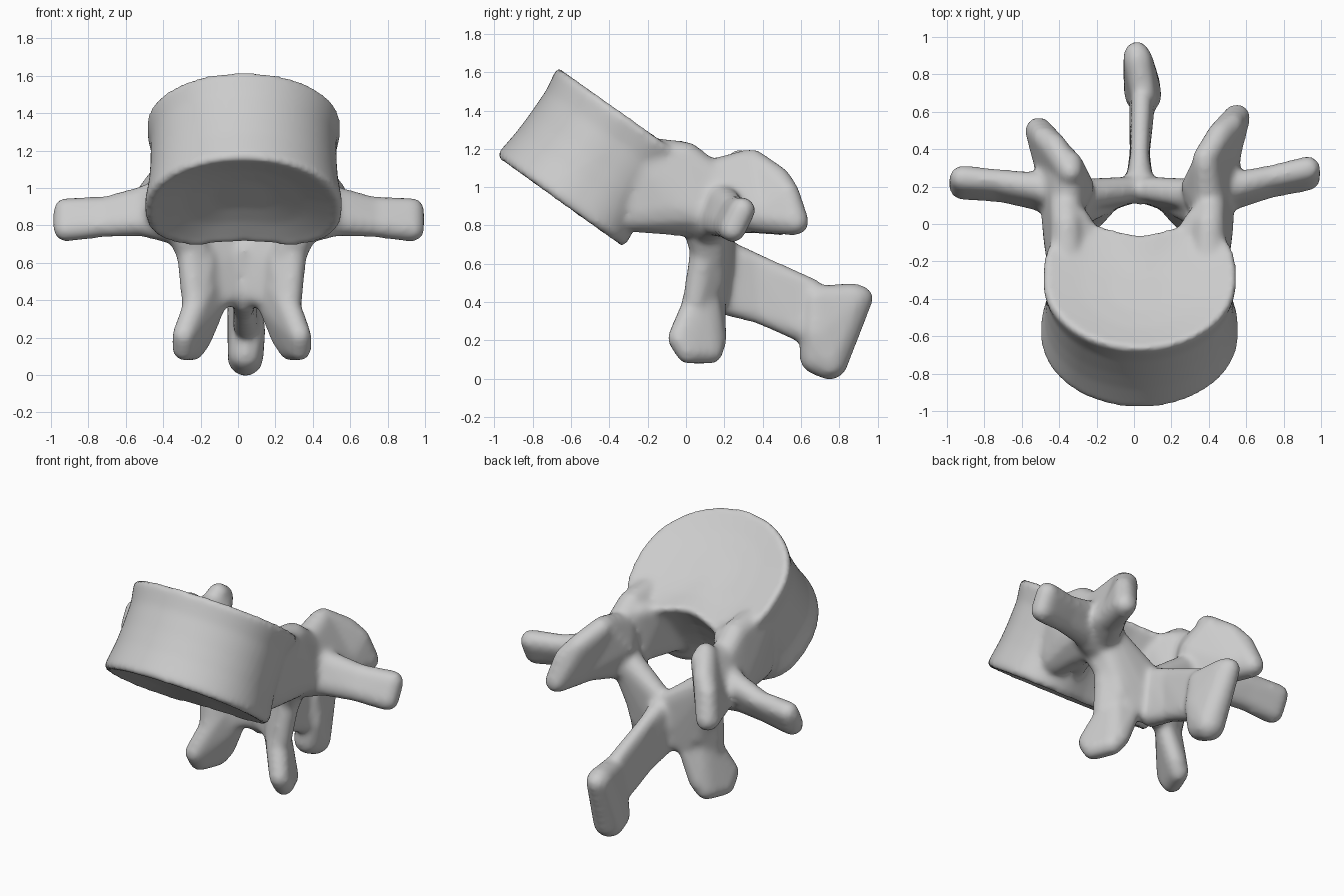
import bpy, bmesh, math
from mathutils import Vector, Matrix

if "Cube" in bpy.data.objects:
    bpy.data.objects.remove(bpy.data.objects["Cube"])

bone = bpy.data.materials.new("bone_grey")
bone.use_nodes = True
bone.diffuse_color = (0.6, 0.6, 0.6, 1)
bone.node_tree.nodes["Principled BSDF"].inputs["Base Color"].default_value = (0.6, 0.6, 0.6, 1)
parts = []


def finish(name, bm):
    bmesh.ops.recalc_face_normals(bm, faces=bm.faces)
    mesh = bpy.data.meshes.new(name)
    bm.to_mesh(mesh)
    bm.free()
    mesh.materials.append(bone)
    obj = bpy.data.objects.new(name, mesh)
    bpy.context.collection.objects.link(obj)
    parts.append(obj)


def hull(name, balls, pad=0.01):
    """Skin stretched round balls given as (x, y, z, radius); pad offsets the softening."""
    bm = bmesh.new()
    for x, y, z, r in balls:
        bmesh.ops.create_icosphere(bm, subdivisions=2, radius=r + pad,
                                   matrix=Matrix.Translation((x, y, z)))
    res = bmesh.ops.convex_hull(bm, input=bm.verts)
    junk = set(res["geom_interior"]) | set(res["geom_unused"])
    bmesh.ops.delete(bm, geom=[g for g in junk if isinstance(g, bmesh.types.BMVert)],
                     context='VERTS')
    finish(name, bm)


# Main body: tilted D-shaped drum with a waist, dished ends and a hollow back
base, axis, back = Vector((0.03, -0.66, 0.925)), Vector((0, 0.315, 0.47)), Vector((0, 0.8, -0.57))
rows = [(0.09, 0.3), (0.06, 0.6), (0.01, 0.88), (-0.01, 0.96), (0.04, 1.0), (0.15, 0.98), (0.3, 0.955)]
rows += [(0.5, 0.94)] + [(1 - t * 0.8, s * 0.98) for t, s in reversed(rows)]
bm = bmesh.new()
rings, count = [], 64
for t, s in rows:
    ring = []
    for i in range(count):
        c, n = math.cos(math.tau * i / count), math.sin(math.tau * i / count)
        x, a = 0.53 * c, 0.06 + 0.475 * n
        if n > 0:
            x = 0.53 * math.copysign(abs(c) ** 0.75, c)
            a = 0.06 + (0.405 + 0.05 * t) * n ** 0.65
            a -= (0.08 + 0.06 * t) * n * math.exp(-(x / 0.25) ** 2)
        ring.append(bm.verts.new(base + axis * t + back * (a * s) + Vector((x * s, 0, 0))))
    rings.append(ring)
for r, q in zip(rings, rings[1:]):
    for i in range(count):
        j = (i + 1) % count
        bm.faces.new((r[i], r[j], q[j], q[i]))
bm.faces.new(rings[0])
bm.faces.new(rings[-1])
finish("body", bm)

for side, s in (("left", 1), ("right", -1)):
    m = 0.02 + 0.01 * s
    k = 0 if s > 0 else 0.07    # right processes are a little shorter

    # Pedicle joining body and arch, with a fillet rounding the canal corner
    hull(side + "_pedicle", [(m + s * x, y, z, r) for x, y, z, r in (
        (0.37, -0.25, 1.17, 0.09), (0.36, -0.25, 0.86, 0.09), (0.39, -0.05, 0.89, 0.1),
        (0.37, 0.0, 1.15, 0.08), (0.4, 0.05, 0.88, 0.1), (0.38, 0.15, 1.03, 0.08),
        (0.37, 0.14, 0.83, 0.09))])
    hull(side + "_canal_fillet", [(m + s * x, y, z, r) for x, y, z, r in (
        (0.31, 0.02, 1.12, 0.06), (0.24, -0.08, 1.12, 0.05), (0.33, 0.0, 0.86, 0.07),
        (0.22, -0.25, 0.85, 0.05), (0.36, -0.15, 1.0, 0.08))])
    # Upper joint process: a blade flaring out and back
    hull(side + "_upper_process_root", [(m + s * x, y, z, r) for x, y, z, r in (
        (0.37, 0.1, 1.05, 0.08), (0.34, 0.13, 0.83, 0.09), (0.45, 0.3, 0.86, 0.08),
        (0.29, 0.2, 0.97, 0.06), (0.35, 0.32, 1.13 - k * 0.4, 0.06), (0.46, 0.4, 0.86, 0.08))])
    hull(side + "_upper_process_blade", [(m + s * x, y - k, z, r) for x, y, z, r in (
        (0.35, 0.35, 1.13, 0.06), (0.45, 0.36, 0.85, 0.08), (0.43, 0.48, 1.04, 0.06),
        (0.49, 0.53, 0.97, 0.055), (0.52, 0.57, 0.82, 0.065))])
    # Transverse process
    ribs = [(0.36, 0.12, 0.97, 0.8, 0.09), (0.52, 0.17, 0.93, 0.82, 0.07),
            (0.72, 0.22 - k * 0.3, 0.89, 0.8, 0.055), (0.925, 0.265 - k * 0.7, 0.88, 0.78, 0.06)]
    for p, q in zip(ribs, ribs[1:]):
        hull(side + "_transverse_process", [
            (0.005 + s * x, y + d, z, r) for x, y, hi, lo, r in (p, q)
            for z, d in ((hi, 0.03), (lo, -0.02))])
    # Half of the arch plate, with the side wall of the canal
    hull(side + "_arch", [(m + s * x, y, z, r) for x, y, z, r in (
        (0.34, 0.15, 0.9, 0.08), (0.31, 0.13, 0.78, 0.07), (0.2, 0.13, 0.55, 0.07),
        (0.0, 0.19, 0.68, 0.055), (0.0, 0.18, 0.44, 0.055), (0.14, 0.14, 0.42, 0.06))])
    hull(side + "_canal_wall", [(m + s * x, y, z, r) for x, y, z, r in (
        (0.35, 0.05, 0.86, 0.08), (0.28, 0.08, 0.78, 0.07), (0.21, 0.1, 0.64, 0.06),
        (0.29, 0.15, 0.87, 0.07), (0.2, 0.14, 0.5, 0.06))])
    # Lower joint process: a blade that widens downwards, turned outwards in front
    hull(side + "_lower_process_root", [(m + s * x, y, z, r) for x, y, z, r in (
        (0.27, 0.11, 0.74, 0.07), (0.19, 0.12, 0.62, 0.07), (0.2, 0.1, 0.42, 0.07),
        (0.12, 0.15, 0.4, 0.05), (0.24, 0.04, 0.35, 0.06))])
    hull(side + "_lower_process_tip", [(m + s * x, y, z, r) for x, y, z, r in (
        (0.19, 0.1, 0.46, 0.07), (0.22, 0.06, 0.42, 0.06), (0.13, 0.15, 0.38, 0.05),
        (0.3, -0.035, 0.21, 0.055), (0.21, 0.15, 0.2, 0.055),
        (0.3, 0.01, 0.14, 0.055), (0.25, 0.13, 0.14, 0.055))])

# Spinous process: thin web ending in a thick knob
hull("spine_root", [(0.03, 0.18, 0.66, 0.07), (0.03, 0.2, 0.4, 0.06),
                    (0.03, 0.36, 0.61, 0.04), (0.03, 0.38, 0.34, 0.045)])
hull("spine_web", [(0.03, 0.36, 0.61, 0.04), (0.03, 0.38, 0.34, 0.045),
                   (0.04, 0.66, 0.47, 0.045), (0.04, 0.6, 0.26, 0.06)])
hull("spine_knob", [(0.055, 0.68, 0.42, 0.06), (0.02, 0.88, 0.42, 0.07), (0.015, 0.91, 0.42, 0.06),
                    (0.07, 0.68, 0.24, 0.07), (0.04, 0.68, 0.11, 0.08), (0.04, 0.75, 0.09, 0.09)])

# Fuse the parts into one smooth bone
bpy.ops.object.select_all(action='DESELECT')
for obj in parts:
    obj.select_set(True)
bpy.context.view_layer.objects.active = parts[0]
bpy.ops.object.join()
bone_obj = bpy.context.view_layer.objects.active
bone_obj.name = "vertebra"
remesh = bone_obj.modifiers.new("fuse", 'REMESH')
remesh.mode = 'VOXEL'
remesh.voxel_size = 0.017
remesh.use_smooth_shade = True
soften = bone_obj.modifiers.new("soften", 'SMOOTH')
soften.factor = 0.5
soften.iterations = 12
for mod in ("fuse", "soften"):
    bpy.ops.object.modifier_apply(modifier=mod)
bpy.ops.object.shade_smooth()
